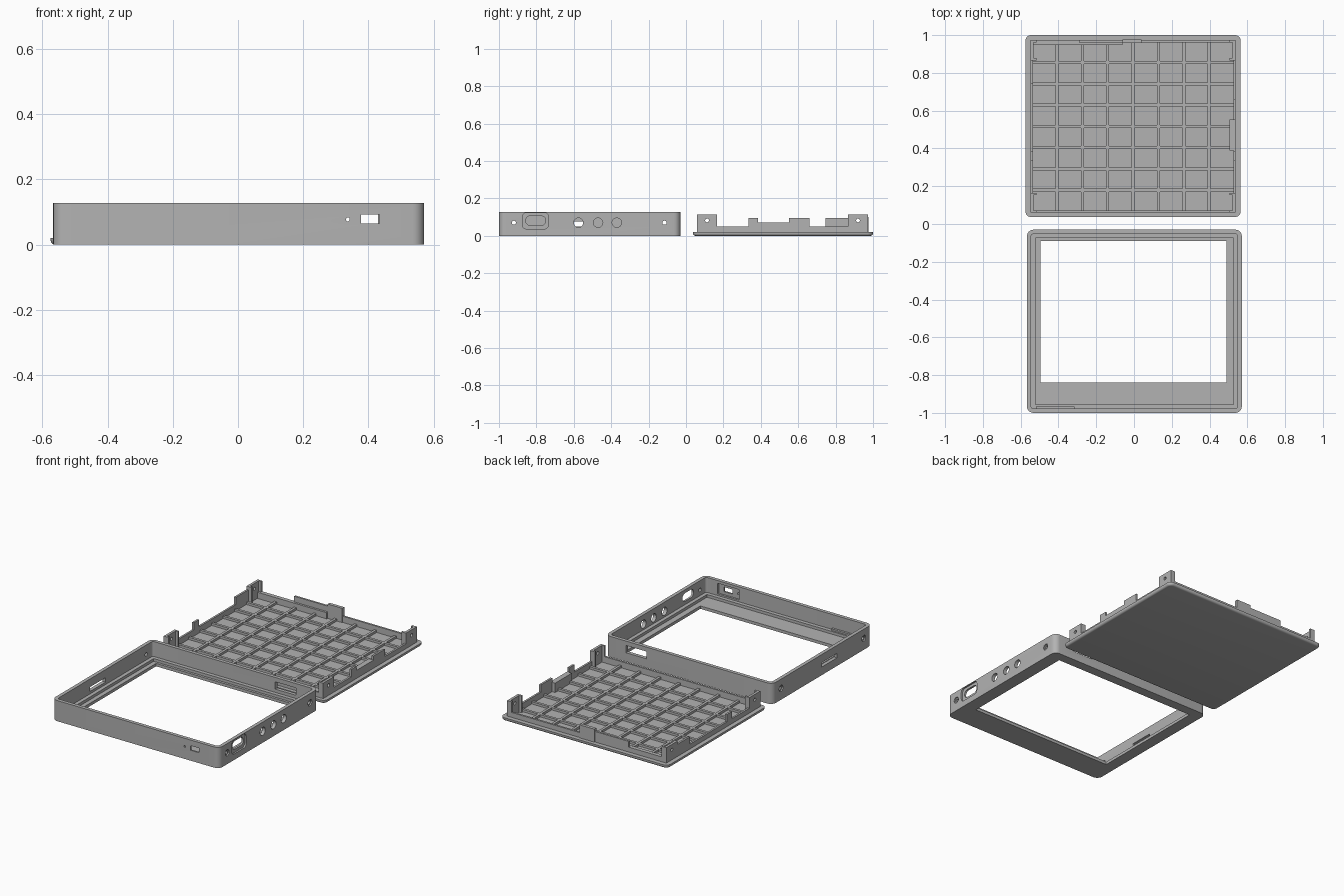
import bpy, bmesh, math

old = bpy.data.objects.get("Cube")
if old:
    bpy.data.objects.remove(old, do_unlink=True)

COLOR = (0.45, 0.45, 0.45, 1)
grey = bpy.data.materials.new("grey plastic")
grey.use_nodes = True
grey.diffuse_color = COLOR
grey.node_tree.nodes["Principled BSDF"].inputs["Base Color"].default_value = COLOR


def prism(name, axis, u, v, w, r=0.0, steps=6, fillet=0.0):
    """Rounded rectangle u by v, extruded over w along the axis."""
    place = {"x": lambda a, b, c: (c, a, b),
             "y": lambda a, b, c: (a, c, b),
             "z": lambda a, b, c: (a, b, c)}[axis]
    (u0, u1), (v0, v1) = u, v
    corners = [(u1, v1, -1, -1), (u0, v1, 1, -1), (u0, v0, 1, 1), (u1, v0, -1, 1)]
    pts = []
    for i, (cu, cv, su, sv) in enumerate(corners):
        if r == 0:
            pts.append((cu, cv))
            continue
        for k in range(steps + 1):
            t = math.pi / 2 * (i + k / steps)
            pts.append((cu + su * r + r * math.cos(t), cv + sv * r + r * math.sin(t)))
    bm = bmesh.new()
    ends = [[bm.verts.new(place(a, b, c)) for a, b in pts] for c in w]
    n = len(pts)
    base = bm.faces.new(ends[0])
    bm.faces.new(ends[1])
    for i in range(n):
        j = (i + 1) % n
        bm.faces.new((ends[0][i], ends[0][j], ends[1][j], ends[1][i]))
    bmesh.ops.remove_doubles(bm, verts=bm.verts[:], dist=1e-5)
    bmesh.ops.recalc_face_normals(bm, faces=bm.faces[:])
    if fillet:
        bmesh.ops.bevel(bm, geom=list(base.edges), offset=fillet, segments=4,
                        profile=0.5, affect="EDGES")
    mesh = bpy.data.meshes.new(name)
    bm.to_mesh(mesh)
    bm.free()
    mesh.materials.append(grey)
    ob = bpy.data.objects.new(name, mesh)
    bpy.context.collection.objects.link(ob)
    return ob


def hole(axis, u, v, r, w):
    """Round cutter centred on u, v."""
    return prism("hole_cutter", axis, (u - r, u + r), (v - r, v + r), w, r * 0.999)


def cut(ob, cutters):
    for c in cutters:
        c.hide_render = True
        m = ob.modifiers.new("cut", "BOOLEAN")
        m.operation = "DIFFERENCE"
        m.solver = "EXACT"
        m.object = c
    graph = bpy.context.evaluated_depsgraph_get()
    mesh = bpy.data.meshes.new_from_object(ob.evaluated_get(graph))
    ob.modifiers.clear()
    ob.data = mesh
    for c in cutters:
        bpy.data.objects.remove(c, do_unlink=True)


def smooth(ob):
    bpy.ops.object.select_all(action="DESELECT")
    ob.select_set(True)
    bpy.context.view_layer.objects.active = ob
    bpy.ops.object.shade_smooth_by_angle(angle=math.radians(30))


# Screen bezel: outer shell with stepped cavity and window
X0, X1, Y0, Y1, TOP = -0.567, 0.571, -1.0, -0.03, 0.127
bezel = prism("screen_bezel", "z", (X0, X1), (Y0, Y1), (0, TOP), 0.035)


def inset(d, w, r):
    return prism("cavity_cutter", "z", (X0 + d, X1 - d), (Y0 + d, Y1 - d), w, r)


RIGHT, LEFT = (0.5, 0.6), (-0.6, -0.5)
cutters = [
    inset(0.022, (0.035, 0.2), 0.014),
    inset(0.045, (0.018, 0.05), 0),
    prism("window_cutter", "z", (-0.495, 0.49), (-0.84, -0.09), (-0.1, 0.1)),
    # connector recess and opening on the left side wall
    prism("recess_cutter", "x", (-0.875, -0.735), (0.037, 0.123), (0.561, 0.6), 0.022),
    prism("port_cutter", "x", (-0.857, -0.75), (0.056, 0.106), RIGHT, 0.024),
    # card slot on the opposite wall, cable slot at the back
    prism("card_cutter", "x", (-0.66, -0.51), (0.05, 0.077), LEFT),
    prism("cable_cutter", "y", (0.29, 0.43), (0.055, 0.1), (-0.08, 0.0)),
    # switch pocket, switch opening and pin hole at the front
    prism("pocket_cutter", "y", (0.325, 0.47), (0.045, 0.11), (-0.99, -0.96)),
    prism("switch_cutter", "y", (0.377, 0.435), (0.064, 0.092), (-1.1, -0.96)),
    hole("y", 0.337, 0.077, 0.006, (-1.1, -0.96)),
]
# button holes
cutters += [hole("x", y, 0.07, 0.025, RIGHT) for y in (-0.575, -0.47, -0.37)]
# countersunk screw holes on both side walls
for y in (-0.92, -0.115):
    for through, sink in ((RIGHT, (0.563, 0.6)), (LEFT, (-0.6, -0.559))):
        cutters.append(hole("x", y, 0.07, 0.019, sink))
        cutters.append(hole("x", y, 0.07, 0.011, through))
cut(bezel, cutters)
smooth(bezel)
prism("bezel_ledge", "z", (-0.52, -0.315), (-0.98, -0.965), (0.018, 0.045))

# Back cover plate with rounded lower edge
plate = prism("cover_plate", "z", (-0.575, 0.565), (0.037, 1.0), (0, 0.02), 0.03, fillet=0.013)
IX0, IX1, IY0, IY1 = -0.548, 0.538, 0.06, 0.973
cut(plate, [prism("floor_cutter", "z", (IX0 + 0.005, IX1 - 0.005),
                  (IY0 + 0.005, IY1 - 0.005), (0.012, 0.1))])
smooth(plate)

# Lip around the cover
LIP, T = 0.05, 0.012
lip = prism("cover_lip", "z", (IX0, IX1), (IY0, IY1), (0.01, LIP))
cut(lip, [prism("lip_cutter", "z", (IX0 + T, IX1 - T), (IY0 + T, IY1 - T), (-0.1, 0.2))])

# Waffle ribs: eight by eight cells
CELLS, RIB = 8, 0.008
px, py = (IX1 - IX0 - T) / CELLS, (IY1 - IY0 - T) / CELLS
for i in range(1, CELLS):
    x, y = IX0 + T / 2 + i * px, IY0 + T / 2 + i * py
    prism("rib_lengthwise", "z", (x - RIB, x + RIB), (IY0, IY1), (0.01, 0.026))
    prism("rib_crosswise", "z", (IX0, IX1), (y - RIB, y + RIB), (0.01, 0.026))

# Corner screw posts with end returns
for y0, y1, wall in ((IY0, 0.165, IY0), (0.866, IY1, IY1 - T)):
    for x0, side in ((IX0, 1), (IX1, -1)):
        xs = sorted((x0, x0 + side * 0.016))
        post = prism("screw_post", "x", (y0, y1), (0.01, 0.115), xs)
        cut(post, [hole("x", (y0 + y1) / 2, 0.082, 0.01, (-1, 1))])
        xr = sorted((x0, x0 + side * 0.032))
        for ya in (y0, y1 - T):
            prism("post_return", "z", xr, (ya, ya + T), (0.01, 0.115))

# Raised tabs on the cover's side walls
for y0, y1, top in ((0.335, 0.385, 0.095), (0.385, 0.55, 0.07), (0.55, 0.66, 0.095)):
    prism("left_wall_tab", "z", (IX1 - T, IX1), (y0, y1), (0.01, top))
prism("button_support", "z", (IX1 - 0.033, IX1), (0.39, 0.552), (0.01, 0.07))
for y0, y1 in ((0.335, 0.385), (0.745, 0.87)):
    prism("right_wall_tab", "z", (IX0, IX0 + T), (y0, y1), (0.01, 0.095))

# Raised tabs on the cover's back wall
prism("back_wall_rail", "z", (IX0, -0.06), (IY1 - 0.025, IY1), (0.01, LIP))
prism("back_wall_tab", "z", (-0.29, -0.06), (IY1 - T, IY1), (0.01, 0.085))
prism("back_latch", "z", (-0.06, 0.04), (IY1 - 0.016, IY1 + 0.004), (0.01, 0.1))
